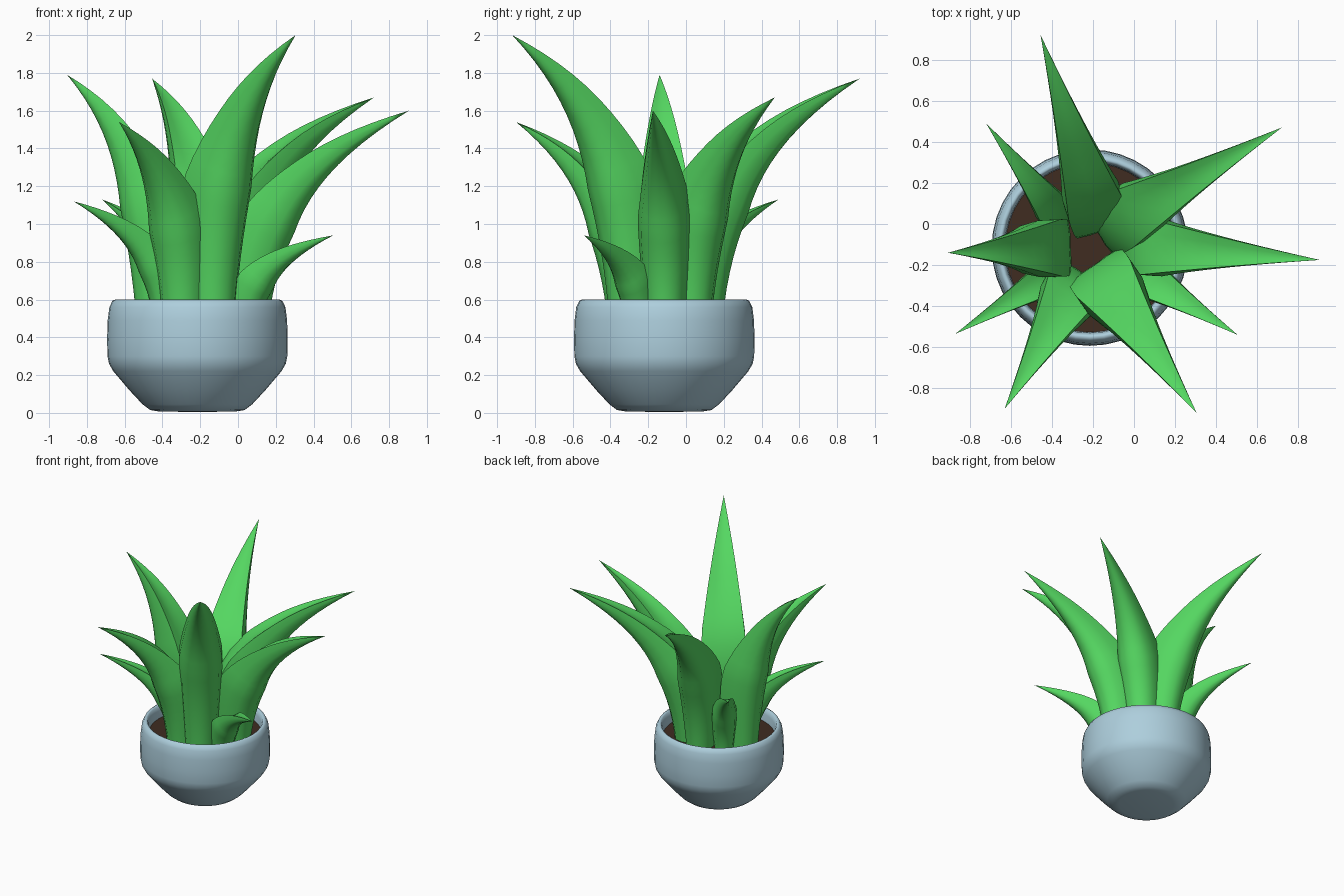
import bpy, bmesh, math
from mathutils import Vector

if "Cube" in bpy.data.objects:
    bpy.data.objects.remove(bpy.data.objects["Cube"])


def material(name, color):
    m = bpy.data.materials.new(name)
    m.diffuse_color = (*color, 1)
    m.use_nodes = True
    m.node_tree.nodes["Principled BSDF"].inputs["Base Color"].default_value = m.diffuse_color
    return m


def finish(name, bm, mat, angle):
    bmesh.ops.recalc_face_normals(bm, faces=bm.faces)
    me = bpy.data.meshes.new(name)
    bm.to_mesh(me)
    bm.free()
    me.materials.append(mat)
    ob = bpy.data.objects.new(name, me)
    bpy.context.collection.objects.link(ob)
    bpy.ops.object.select_all(action='DESELECT')
    ob.select_set(True)
    bpy.context.view_layer.objects.active = ob
    bpy.ops.object.shade_smooth_by_angle(angle=math.radians(angle))
    return ob


def lathe(name, profile, mat, center, steps=40):
    bm = bmesh.new()
    vs = [bm.verts.new((r, 0, z)) for r, z in profile]
    es = [bm.edges.new(p) for p in zip(vs, vs[1:])]
    bmesh.ops.spin(bm, geom=vs + es, axis=(0, 0, 1), cent=(0, 0, 0),
                   angle=math.tau, steps=steps)
    bmesh.ops.remove_doubles(bm, verts=bm.verts, dist=1e-4)
    bmesh.ops.translate(bm, verts=bm.verts, vec=center)
    return finish(name, bm, mat, 60)


green = material("leaf_green", (0.09, 0.68, 0.12))
blue = material("pot_blue", (0.42, 0.62, 0.72))
brown = material("soil_brown", (0.05, 0.025, 0.015))

# Pot and soil
center = (-0.215, -0.115, 0)
lathe("pot", [(0, 0.005), (0.2, 0.007), (0.25, 0.015), (0.29, 0.045), (0.36, 0.12),
              (0.445, 0.22), (0.468, 0.26), (0.476, 0.30), (0.478, 0.39), (0.475, 0.49),
              (0.466, 0.56), (0.45, 0.593), (0.435, 0.6), (0.425, 0.594),
              (0.415, 0.56), (0.41, 0.46)],
      blue, center)
lathe("soil", [(0, 0.50), (0.413, 0.50)], brown, center)

# Leaf cross-section: across, then depth (positive faces the plant's middle)
SECTION = [(-0.5, 0.5), (-0.25, 0.42), (0, 0.38), (0.25, 0.42), (0.5, 0.5),
           (0.5, 0.15), (0.42, -0.2), (0.25, -0.43), (0, -0.5),
           (-0.25, -0.43), (-0.42, -0.2), (-0.5, 0.15)]


def fullness(t):
    if t < 0.38:
        return 0.74 + 0.26 * math.sin(t / 0.38 * math.pi / 2)
    u = (t - 0.38) / 0.62
    return 1 - u + 0.14 * u * (1 - u)


def swell(t):
    # extra thickness on the inner side, fading out towards the tip
    return 0.5 - 0.5 * math.cos(math.tau * min(1, (t + 0.1) / 0.75))


def leaf(name, base, tip, width, depth, lean=0.28, bulge=0.0, rings=18):
    p0, p3 = Vector((*base, 0.46)), Vector(tip)
    flat = Vector((p3.x - p0.x, p3.y - p0.y, 0))
    rise = p3.z - p0.z
    p1 = p0 + Vector((0, 0, rise * 0.5))
    p2 = p0 + flat * lean + Vector((0, 0, rise * 0.77))
    side = flat.normalized().cross(Vector((0, 0, 1)))
    bm = bmesh.new()
    prev = None
    for i in range(rings):
        t = i / rings
        q = 1 - t
        p = p0*q**3 + p1*3*q*q*t + p2*3*q*t*t + p3*t**3
        tan = ((p1 - p0)*q*q + (p2 - p1)*2*q*t + (p3 - p2)*t*t).normalized()
        inward = side.cross(tan)
        if inward.dot(flat) > 0:
            inward = -inward
        f = fullness(t)
        ring = []
        for a, b in SECTION:
            d = b * depth * f
            if b > 0.3:
                d += bulge * swell(t) * (1 - 2.4 * a * a)
            ring.append(bm.verts.new(p + side * a * width * f + inward * d))
        n = len(ring)
        if prev:
            for k in range(n):
                bm.faces.new((prev[k], prev[(k+1) % n], ring[(k+1) % n], ring[k]))
        else:
            bm.faces.new(ring)
        prev = ring
    apex = bm.verts.new(p3)
    for k in range(n):
        bm.faces.new((prev[k], prev[(k+1) % n], apex))
    return finish(name, bm, green, 50)


# Six large leaves and three small ones
leaf("leaf_front", (-0.125, -0.30), (0.305, -0.92, 2.0), 0.32, 0.27, bulge=0.06)
leaf("leaf_left", (-0.44, -0.12), (-0.905, -0.14, 1.79), 0.28, 0.26, 0.24, 0.06)
leaf("leaf_back", (-0.19, 0.09), (-0.455, 0.92, 1.77), 0.29, 0.28, bulge=0.07)
leaf("leaf_back_right", (-0.05, 0.03), (0.72, 0.47, 1.67), 0.30, 0.28, bulge=0.09)
leaf("leaf_right", (0.06, -0.11), (0.905, -0.175, 1.60), 0.28, 0.27, 0.31, 0.07)
leaf("leaf_front_left", (-0.30, -0.32), (-0.63, -0.9, 1.54), 0.29, 0.24, bulge=0.04)
leaf("small_leaf_left", (-0.38, -0.24), (-0.87, -0.535, 1.12), 0.18, 0.17, 0.3)
leaf("small_leaf_back", (-0.37, 0.04), (-0.72, 0.49, 1.13), 0.18, 0.16, 0.3)
leaf("small_leaf_right", (0.05, -0.255), (0.505, -0.54, 0.94), 0.19, 0.16, 0.3)
